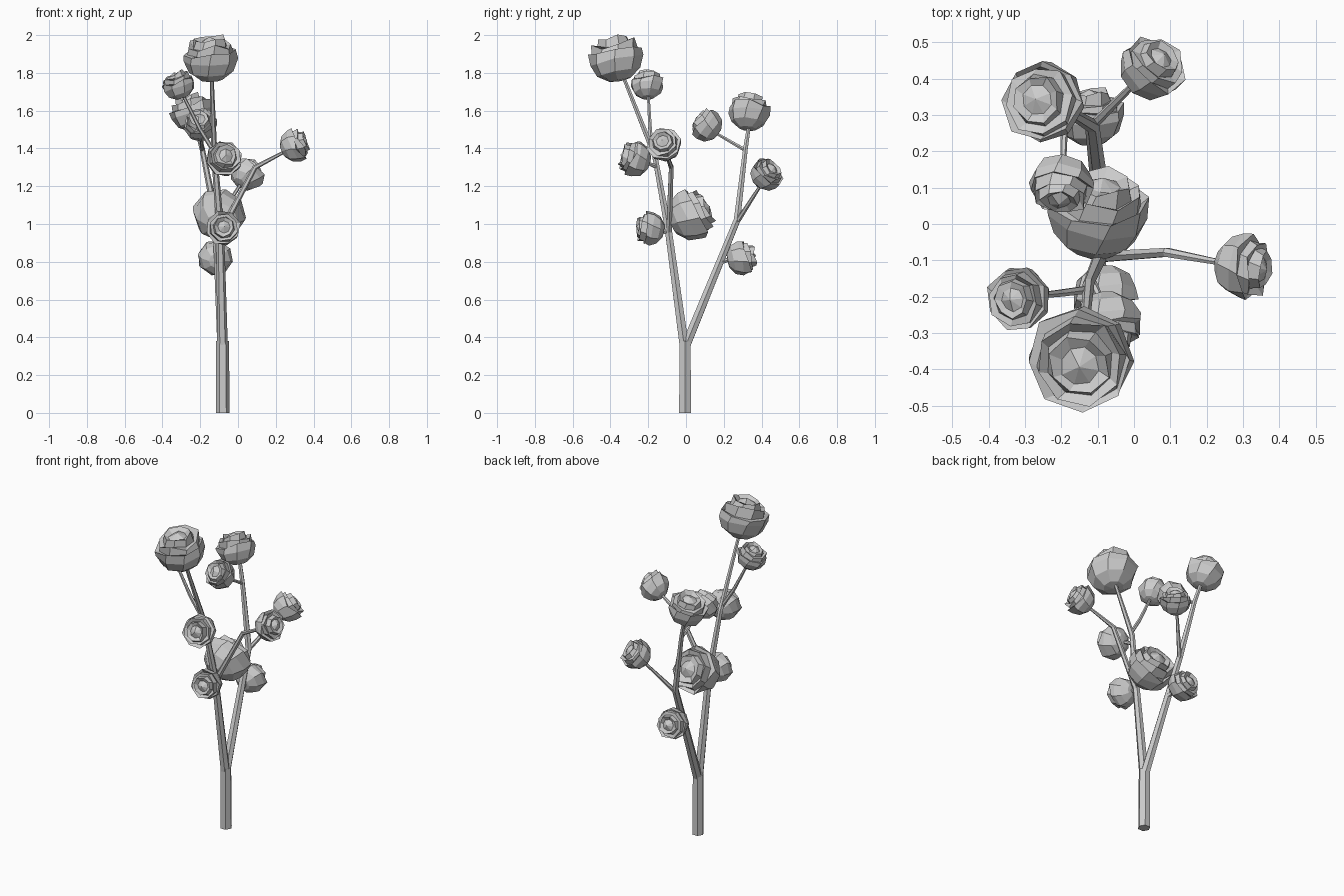
import bpy, bmesh, math, random
from mathutils import Vector

random.seed(4)


def make_object(name, bm):
    bmesh.ops.recalc_face_normals(bm, faces=bm.faces)
    mesh = bpy.data.meshes.new(name)
    bm.to_mesh(mesh)
    bm.free()
    ob = bpy.data.objects.new(name, mesh)
    bpy.context.collection.objects.link(ob)
    return ob


def bridge(bm, a, b):
    n = len(a)
    for i in range(n):
        bm.faces.new((a[i], a[(i + 1) % n], b[(i + 1) % n], b[i]))


def tube(name, path, sides=6):
    """Tapered faceted stem; path holds (x, y, z, radius)."""
    bm = bmesh.new()
    pts = [Vector(p[:3]) for p in path]
    rings = []
    for i, p in enumerate(pts):
        d = (pts[min(i + 1, len(pts) - 1)] - pts[max(i - 1, 0)]).normalized()
        if i == 0 and p.z == 0:
            d = Vector((0, 0, 1))
        ref = Vector((0, 1, 0)) if abs(d.y) < 0.8 else Vector((0, 0, 1))
        u = ref.cross(d).normalized()
        v = d.cross(u)
        r = path[i][3]
        rings.append([bm.verts.new(p + r * (u * math.cos(t) + v * math.sin(t)))
                      for t in (2 * math.pi * k / sides for k in range(sides))])
    for a, b in zip(rings, rings[1:]):
        bridge(bm, a, b)
    bm.faces.new(rings[0])
    bm.faces.new(rings[-1])
    return make_object(name, bm)


# Blossom profile: (radius, height, jaggedness), petal layers step inwards
PROFILE = [(0.4, -0.77, 0), (0.8, -0.48, 0.02), (0.97, -0.05, 0.04),
           (0.98, 0.26, 0.15), (0.84, 0.2, 0.04), (0.82, 0.52, 0.13),
           (0.64, 0.44, 0.04), (0.56, 0.72, 0.1), (0.36, 0.62, 0.04)]


def blossom(name, center, axis, radius, sides=8):
    bm = bmesh.new()
    rings = []
    for j, (r, z, jag) in enumerate(PROFILE):
        ring = []
        for k in range(sides):
            t = 2 * math.pi * (k + 0.12 * j) / sides
            rr = r + random.uniform(-0.5, 0.5) * jag
            zz = z + random.uniform(-1, 1) * jag
            ring.append(bm.verts.new((rr * math.cos(t), rr * math.sin(t), zz)))
        rings.append(ring)
    for a, b in zip(rings, rings[1:]):
        bridge(bm, a, b)
    for ring, z in ((rings[0], -0.82), (rings[-1], 0.8)):
        tip = bm.verts.new((0, 0, z))
        for k in range(sides):
            bm.faces.new((ring[k], ring[(k + 1) % sides], tip))
    ob = make_object(name, bm)
    ob.location = center
    ob.scale = (radius,) * 3
    ob.rotation_mode = 'QUATERNION'
    ob.rotation_quaternion = Vector(axis).to_track_quat('Z', 'Y')
    return ob


# Trunk and the two main branches
tube("trunk", [(-0.08, -0.005, 0, 0.036), (-0.082, -0.005, 0.38, 0.034)])
tube("front_branch", [(-0.082, -0.01, 0.36, 0.028), (-0.095, -0.095, 0.98, 0.021),
                      (-0.125, -0.165, 1.36, 0.016), (-0.14, -0.34, 1.8, 0.01)])
tube("back_branch", [(-0.082, 0.0, 0.36, 0.028), (-0.115, 0.27, 1.02, 0.02),
                     (-0.19, 0.315, 1.4, 0.014), (-0.225, 0.335, 1.53, 0.011)])

# Side twigs
TWIGS = [
    [(-0.09, -0.09, 0.96, 0.017), (0.09, -0.078, 1.3, 0.014), (0.26, -0.11, 1.39, 0.008)],
    [(-0.125, -0.18, 1.38, 0.012), (-0.2, -0.19, 1.5, 0.011), (-0.295, -0.2, 1.69, 0.008)],
    [(-0.12, -0.15, 1.3, 0.012), (-0.085, -0.22, 1.33, 0.009)],
    [(-0.19, 0.315, 1.39, 0.011), (-0.195, 0.16, 1.48, 0.008)],
    [(-0.115, 0.27, 1.01, 0.014), (0.02, 0.405, 1.22, 0.008)],
    [(-0.095, -0.08, 0.95, 0.014), (-0.08, -0.15, 0.97, 0.009)],
    [(-0.095, -0.09, 1.0, 0.014), (-0.1, -0.03, 1.02, 0.01)],
    [(-0.1, 0.19, 0.8, 0.014), (-0.115, 0.25, 0.82, 0.009)],
]
for i, path in enumerate(TWIGS):
    tube(f"twig_{i + 1}", path)

# Blossoms: centre, facing direction, radius
BLOSSOMS = [
    ((-0.145, -0.37, 1.875), (-0.05, -0.2, 1), 0.148),
    ((-0.315, -0.205, 1.735), (-0.35, -0.05, 0.9), 0.09),
    ((-0.245, 0.335, 1.59), (-0.3, 0.1, 1), 0.115),
    ((-0.2, 0.11, 1.52), (-0.1, -0.75, 0.6), 0.092),
    ((0.3, -0.115, 1.415), (0.85, -0.15, 0.4), 0.092),
    ((-0.075, -0.27, 1.345), (0.15, -0.9, 0.25), 0.1),
    ((0.045, 0.425, 1.26), (0.5, 0.55, 0.6), 0.092),
    ((-0.08, -0.19, 0.975), (0.1, -0.9, 0.15), 0.092),
    ((-0.1, 0.025, 1.045), (0.12, 0.85, 0.4), 0.142),
    ((-0.12, 0.295, 0.82), (-0.05, 0.95, 0.2), 0.096),
]
for i, (c, a, r) in enumerate(BLOSSOMS):
    blossom(f"blossom_{i + 1}", c, a, r)
